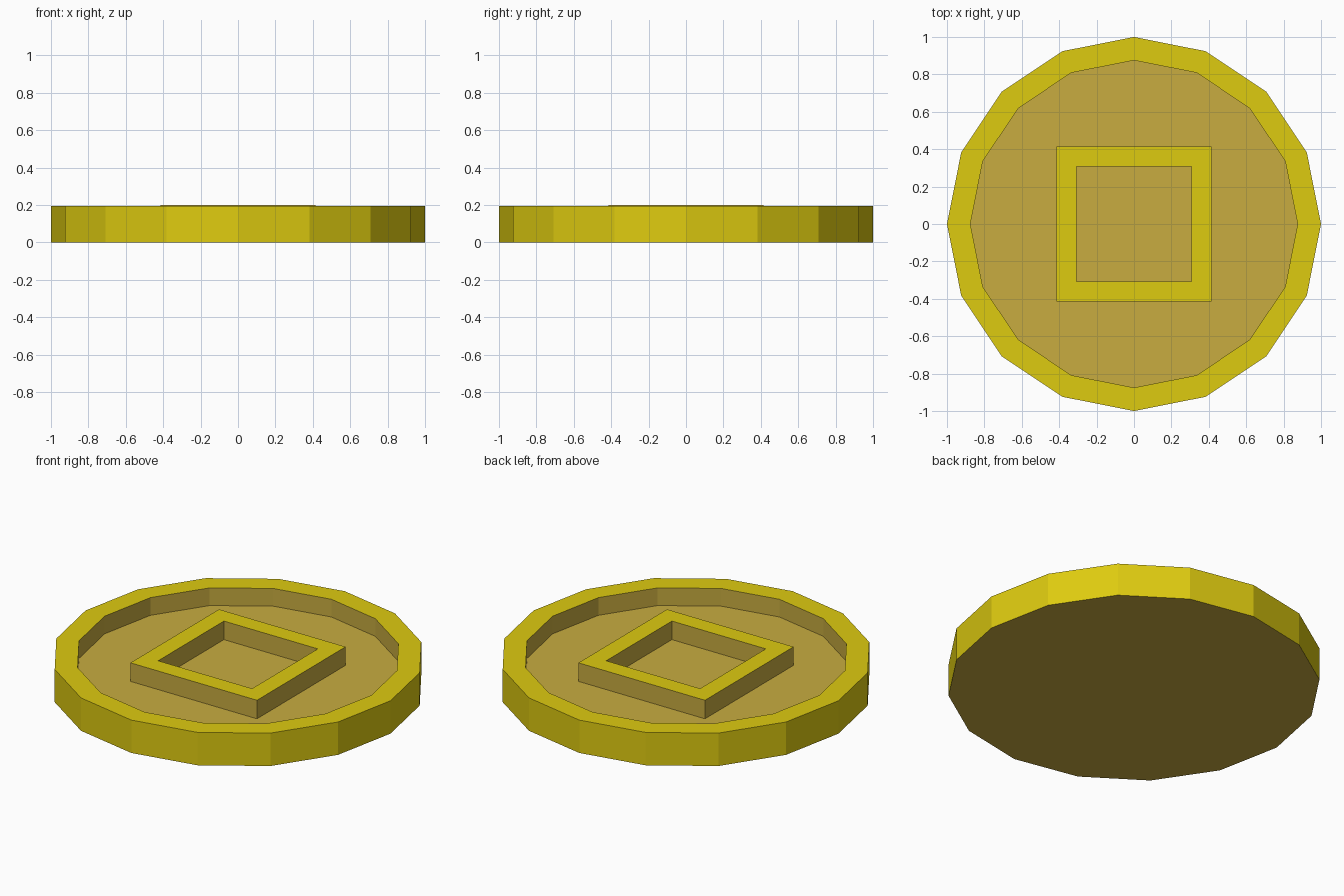
import bpy, bmesh
from math import cos, sin, pi, sqrt

if "Cube" in bpy.data.objects:
    bpy.data.objects.remove(bpy.data.objects["Cube"], do_unlink=True)


def make_material(name, rgb):
    mat = bpy.data.materials.new(name)
    mat.use_nodes = True
    mat.diffuse_color = (*rgb, 1)
    mat.node_tree.nodes["Principled BSDF"].inputs["Base Color"].default_value = (*rgb, 1)
    return mat


YELLOW, TAN = 0, 1
materials = [make_material("bright_gold", (0.73, 0.597, 0.005)),
             make_material("dull_gold", (0.578, 0.413, 0.051))]


def turned_part(name, profile, bands, sides, turn=0, capped=True):
    """Sweep a (radius, height) profile round z; bands holds one colour per step."""
    bm = bmesh.new()
    rings = [[bm.verts.new((r * cos(turn + 2 * pi * i / sides),
                            r * sin(turn + 2 * pi * i / sides), z))
              for i in range(sides)] for r, z in profile]
    for lower, upper, colour in zip(rings, rings[1:], bands):
        for i in range(sides):
            j = (i + 1) % sides
            face = bm.faces.new((lower[i], lower[j], upper[j], upper[i]))
            face.material_index = colour
    if capped:
        for ring in (rings[0][::-1], rings[-1]):
            bm.faces.new(ring).material_index = TAN
    mesh = bpy.data.meshes.new(name)
    bm.to_mesh(mesh)
    bm.free()
    for mat in materials:
        mesh.materials.append(mat)
    obj = bpy.data.objects.new(name, mesh)
    bpy.context.collection.objects.link(obj)
    return obj


FLOOR, RIM, FRAME = 0.09, 0.195, 0.2

# Coin body: outer wall, flat rim, then the wall of the recess
turned_part("coin_body", [(1, 0), (1, RIM), (0.875, RIM), (0.875, FLOOR)],
            [YELLOW, YELLOW, TAN], sides=16)

# Raised square frame standing on the recessed floor
outer, inner = 0.415 * sqrt(2), 0.308 * sqrt(2)
turned_part("square_frame",
            [(outer, FLOOR), (outer, FRAME), (inner, FRAME), (inner, FLOOR)],
            [TAN, YELLOW, TAN], sides=4, turn=pi / 4, capped=False)
